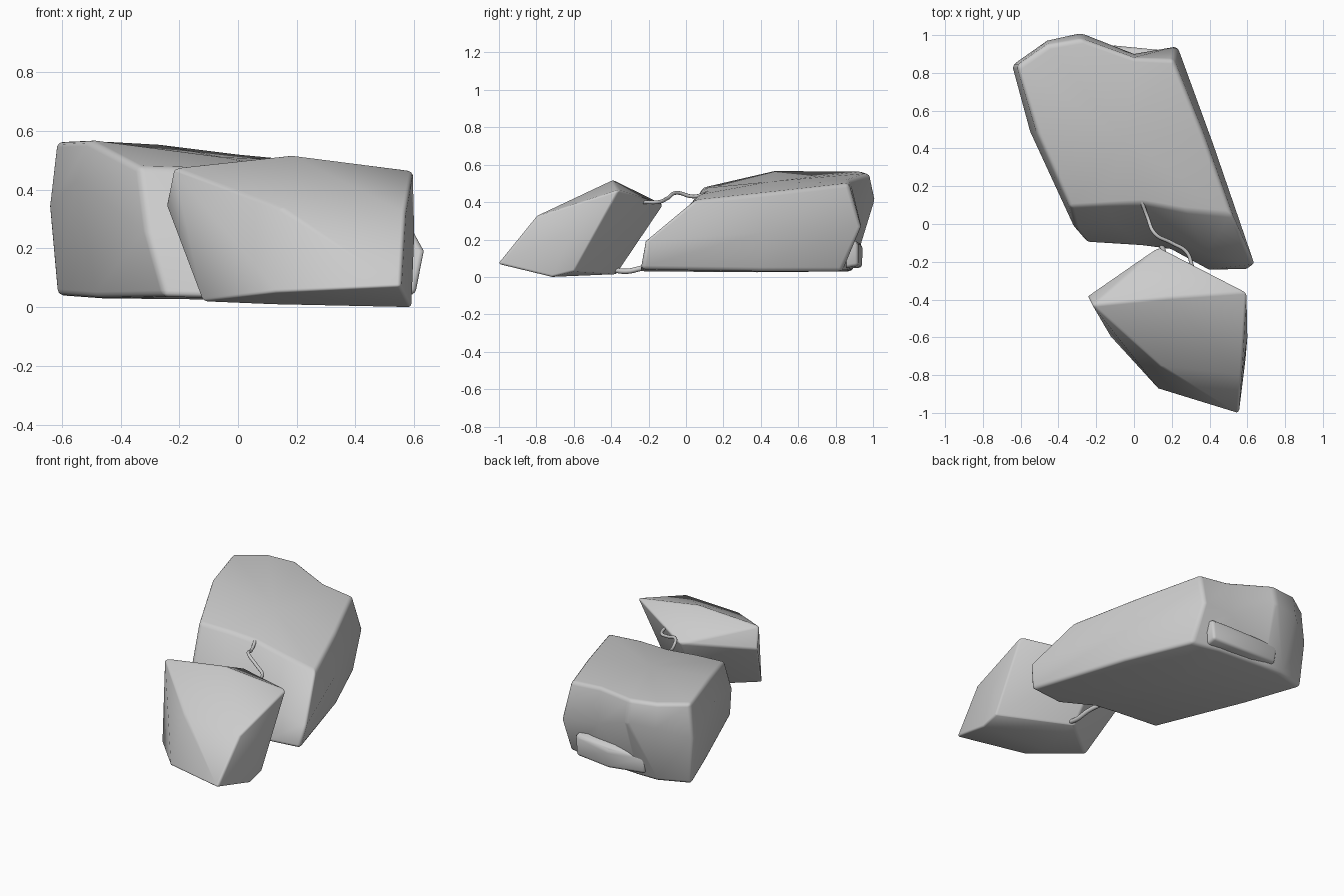
import bpy, bmesh, math
from mathutils import Vector

if "Cube" in bpy.data.objects:
    bpy.data.objects.remove(bpy.data.objects["Cube"])

stone = bpy.data.materials.new("plain grey")
stone.diffuse_color = (0.6, 0.6, 0.6, 1)
stone.use_nodes = True
stone.node_tree.nodes["Principled BSDF"].inputs["Base Color"].default_value = stone.diffuse_color


def finish(name, bm, width, angle=50):
    """Turn a bmesh into a softly bevelled, smooth shaded object."""
    bmesh.ops.recalc_face_normals(bm, faces=bm.faces)
    mesh = bpy.data.meshes.new(name)
    bm.to_mesh(mesh)
    bm.free()
    mesh.materials.append(stone)
    ob = bpy.data.objects.new(name, mesh)
    bpy.context.collection.objects.link(ob)
    bpy.ops.object.select_all(action='DESELECT')
    ob.select_set(True)
    bpy.context.view_layer.objects.active = ob
    mod = ob.modifiers.new("soft edges", 'BEVEL')
    mod.width = width
    mod.segments = 3
    mod.limit_method = 'ANGLE'
    mod.angle_limit = math.radians(28)
    bpy.ops.object.modifier_apply(modifier=mod.name)
    bpy.ops.object.shade_smooth_by_angle(angle=math.radians(angle))
    return ob


def hull(name, points, width):
    bm = bmesh.new()
    for p in points:
        bm.verts.new(p)
    res = bmesh.ops.convex_hull(bm, input=bm.verts)
    bmesh.ops.delete(bm, geom=[v for v in bm.verts if not v.link_faces], context='VERTS')
    bmesh.ops.dissolve_limit(bm, angle_limit=math.radians(4), verts=bm.verts, edges=bm.edges)
    return finish(name, bm, width)


# Large block: three outlines lofted upwards, counter-clockwise from front left
bottom = [(-.25, -.10, .035), (.05, -.12, .03), (.20, -.14, .03), (.40, -.25, .03),
          (.61, -.24, .04), (.42, .40, .03), (.24, .83, .03), (.05, .87, .03),
          (-.28, .89, .03), (-.42, .89, .03), (-.62, .83, .04), (-.48, .48, .03)]
middle = [(-.31, -.03, .25), (-.10, .00, .27), (.13, -.03, .25), (.38, -.16, .20),
          (.64, -.22, .19), (.42, .42, .24), (.23, .94, .27), (.00, .90, .29),
          (-.28, 1.01, .42), (-.46, .97, .41), (-.645, .84, .34), (-.55, .49, .43)]
top = [(-.34, .09, .48), (-.15, .10, .475), (.05, .11, .46), (.28, .07, .44),
       (.52, .05, .41), (.37, .47, .455), (.21, .87, .50), (.00, .88, .52),
       (-.28, .98, .555), (-.46, .95, .565), (-.62, .84, .565), (-.51, .48, .57)]
bm = bmesh.new()
rings = [[bm.verts.new(p) for p in ring] for ring in (bottom, middle, top)]
n = len(top)
for lo, hi in zip(rings, rings[1:]):
    for i in range(n):
        j = (i + 1) % n
        bm.faces.new((lo[i], lo[j], hi[j], hi[i]))
for ring, centre in ((rings[0], (0, .38, .025)), (rings[2], (-.05, .45, .51))):
    c = bm.verts.new(centre)
    for i in range(n):
        bm.faces.new((ring[i], ring[(i + 1) % n], c))
finish("large_block", bm, .022)

# Raised lip low on the back of the large block
hull("back_lip", [(.14, .80, .04), (.14, .92, .06), (.15, .92, .19), (.15, .8, .21),
                  (-.10, .94, .05), (-.10, .945, .16), (-.36, .80, .04),
                  (-.34, .92, .07), (-.35, .93, .18), (-.35, .80, .2)], .02)

# Small broken chunk in front
hull("small_chunk", [(-.22, -.43, .475), (.18, -.39, .518), (.595, -.36, .465),
                     (.14, -.75, .34), (.57, -.80, .325), (.13, -.875, .05),
                     (.555, -1.005, .07), (-.245, -.38, .35), (-.12, -.60, .02),
                     (.13, -.12, .385), (.59, -.60, .03), (.59, -.72, 0),
                     (.60, -.60, .25), (.16, -.37, .015), (.12, -.70, .01)], .012)


# Bent rods joining the pieces
def rod(name, points, radius):
    cu = bpy.data.curves.new(name, 'CURVE')
    cu.dimensions = '3D'
    cu.bevel_depth = radius
    cu.bevel_resolution = 2
    cu.use_fill_caps = True
    sp = cu.splines.new('BEZIER')
    sp.bezier_points.add(len(points) - 1)
    for bp, p in zip(sp.bezier_points, points):
        bp.co = Vector(p)
        bp.handle_left_type = bp.handle_right_type = 'AUTO'
    sp.resolution_u = 6
    cu.materials.append(stone)
    ob = bpy.data.objects.new(name, cu)
    bpy.context.collection.objects.link(ob)


rod("upper_rod", [(.04, .12, .45), (.07, .04, .43), (.11, -.05, .45), (.20, -.10, .42),
                  (.28, -.15, .40), (.31, -.23, .40)], .010)
rod("lower_rod", [(.14, -.08, .06), (.17, -.22, .05), (.18, -.32, .03), (.18, -.40, .04)], .014)
